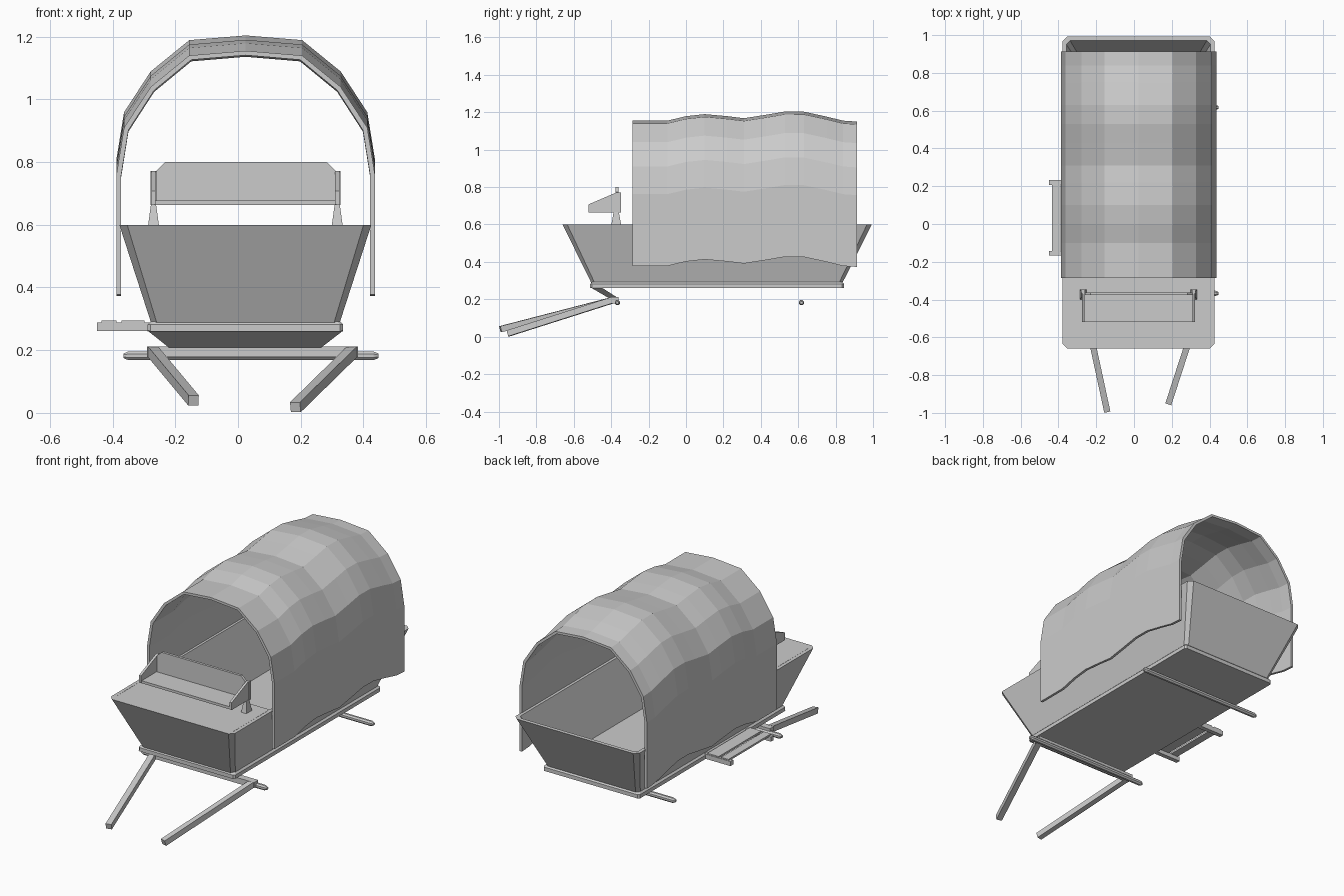
import bpy, bmesh, math
from mathutils import Vector

if "Cube" in bpy.data.objects:
    bpy.data.objects.remove(bpy.data.objects["Cube"])

CX = 0.0235  # centre line of the wagon


def make(name, verts, faces):
    me = bpy.data.meshes.new(name)
    me.from_pydata([tuple(v) for v in verts], [], faces)
    bm = bmesh.new()
    bm.from_mesh(me)
    bmesh.ops.recalc_face_normals(bm, faces=bm.faces)
    bm.to_mesh(me)
    bm.free()
    ob = bpy.data.objects.new(name, me)
    bpy.context.collection.objects.link(ob)
    return ob


def loft(name, rings):
    """Skin closed rings of equal length and cap both ends."""
    n = len(rings[0])
    verts = [p for r in rings for p in r]
    faces = [(i * n + j, i * n + (j + 1) % n, (i + 1) * n + (j + 1) % n, (i + 1) * n + j)
             for i in range(len(rings) - 1) for j in range(n)]
    faces += [tuple(range(n)), tuple(range(len(verts) - n, len(verts)))]
    return make(name, verts, faces)


def rect(x0, x1, y0, y1, z):
    return [(x0, y0, z), (x1, y0, z), (x1, y1, z), (x0, y1, z)]


def box(name, x0, x1, y0, y1, z0, z1):
    return loft(name, [rect(x0, x1, y0, y1, z0), rect(x0, x1, y0, y1, z1)])


def chamfer_rect(hw, y0, y1, c, z):
    a, b = CX - hw, CX + hw
    return [(a + c, y0, z), (b - c, y0, z), (b, y0 + c, z), (b, y1 - c, z),
            (b - c, y1, z), (a + c, y1, z), (a, y1 - c, z), (a, y0 + c, z)]


def beam(name, a, b, w):
    """Square bar from a to b, cut square at its ends."""
    a, b = Vector(a), Vector(b)
    d = (b - a).normalized()
    s = d.cross(Vector((0, 0, 1))).normalized() * w / 2
    u = s.cross(d).normalized() * w / 2
    return loft(name, [[p - s - u, p + s - u, p + s + u, p - s + u] for p in (a, b)])


# Flared tub, open at the top, on a flat base
loft("wagon_tub", [chamfer_rect(0.30, -0.505, 0.835, 0.018, 0.285),
                   chamfer_rect(0.402, -0.66, 0.993, 0.025, 0.60),
                   chamfer_rect(0.382, -0.638, 0.971, 0.02, 0.60),
                   chamfer_rect(0.284, -0.485, 0.815, 0.015, 0.292)])
loft("wagon_base", [chamfer_rect(0.312, -0.512, 0.845, 0.01, 0.26),
                    chamfer_rect(0.312, -0.512, 0.845, 0.01, 0.282),
                    chamfer_rect(0.302, -0.502, 0.835, 0.01, 0.292)])
box("front_deck", CX - 0.381, CX + 0.381, -0.638, -0.285, 0.585, 0.60)

# Canvas cover: arch profile swept along y with a sagging wave
half = [(0.412, 0.378), (0.412, 0.762), (0.388, 0.91), (0.303, 1.04), (0.18, 1.14)]
arch = half + [(0, 1.155)] + [(-x, z) for x, z in reversed(half)]
inner = [(0.397 / 0.412 * x, z - 0.014 * max(0, (z - 0.6) / 0.55)) for x, z in arch]
loop = arch + inner[::-1]
wave = [(-0.287, 0), (-0.1, 0), (0.0, 0.024), (0.1, 0.035), (0.22, 0.024), (0.31, 0.013),
        (0.43, 0.032), (0.53, 0.049), (0.63, 0.048), (0.75, 0.022), (0.84, 0.0), (0.914, -0.005)]
cover = loft("canvas_cover", [[(CX + 0.001 + x, y, z + dz) for x, z in loop] for y, dz in wave])

# Bench seat with back, arms and feet
box("bench_seat", CX - 0.29, CX + 0.29, -0.515, -0.362, 0.663, 0.678)
back = [(-0.285, 0.665), (0.285, 0.665), (0.285, 0.773), (0.257, 0.80), (-0.257, 0.80), (-0.285, 0.773)]
loft("bench_back", [[(CX + 0.002 + x, y, z) for x, z in back] for y in (-0.377, -0.362)])
arm = [(-0.52, 0.665), (-0.52, 0.708), (-0.37, 0.772), (-0.362, 0.772), (-0.362, 0.665)]
for side, s in (("left", -1), ("right", 1)):
    xa = CX + s * 0.293
    loft(side + "_bench_arm", [[(x, y, z) for y, z in arm] for x in (xa - 0.007, xa + 0.007)])
    loft(side + "_bench_foot", [rect(xa - w, xa + w, -0.373 - d, -0.373 + d, z)
                                for w, d, z in ((0.017, 0.026, 0.60), (0.015, 0.023, 0.615),
                                                (0.008, 0.014, 0.666))])
    box(side + "_bench_post", xa - 0.01, xa + 0.01, -0.364, -0.348, 0.663, 0.772)

# Axles with tapered tips
for name, y in (("front_axle", -0.367), ("rear_axle", 0.617)):
    loft(name, [[(x, y + r * math.cos(k * math.pi / 4 + math.pi / 8),
                  0.182 + r * math.sin(k * math.pi / 4 + math.pi / 8)) for k in range(8)]
                for x, r in ((-0.365, 0.008), (-0.35, 0.015), (0.432, 0.015), (0.448, 0.008))])

# Hitch: sloping bracket, cross bar and two shafts
loft("hitch_bracket", [rect(-0.288, 0.335, -0.508, -0.45, 0.262),
                       rect(-0.22, 0.265, -0.415, -0.365, 0.208)])
box("hitch_bar", -0.29, 0.383, -0.40, -0.36, 0.178, 0.211)
beam("left_shaft", (-0.272, -0.39, 0.196), (-0.142, -0.992, 0.04), 0.033)
beam("right_shaft", (0.365, -0.39, 0.196), (0.183, -0.95, 0.018), 0.033)

# Side step: two brackets carrying slats
for name, y in (("front_step_bracket", -0.168), ("rear_step_bracket", 0.206)):
    box(name, -0.45, -0.28, y, y + 0.026, 0.261, 0.288)
for name, x0, x1 in (("outer_step_slat", -0.435, -0.388), ("inner_step_slat", -0.372, -0.298)):
    box(name, x0, x1, -0.165, 0.229, 0.284, 0.295)
